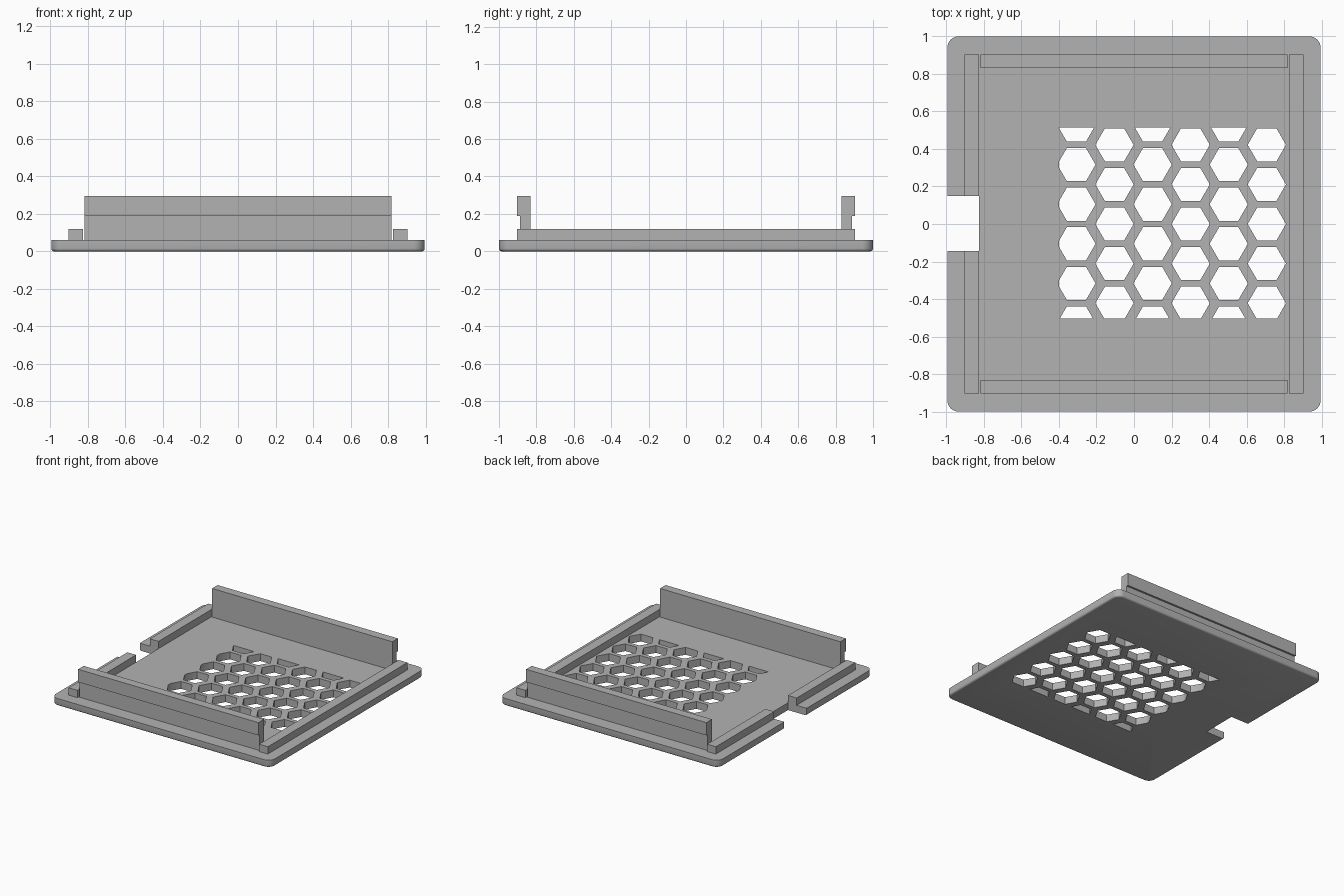
import bpy, bmesh, math
from mathutils import Vector

if "Cube" in bpy.data.objects:
    bpy.data.objects.remove(bpy.data.objects["Cube"], do_unlink=True)

GREY = bpy.data.materials.new("plain_grey")
GREY.use_nodes = True
colour = (0.45, 0.45, 0.45, 1)
GREY.diffuse_color = colour
GREY.node_tree.nodes["Principled BSDF"].inputs["Base Color"].default_value = colour


def finish(name, bm):
    bmesh.ops.recalc_face_normals(bm, faces=bm.faces)
    me = bpy.data.meshes.new(name)
    bm.to_mesh(me)
    bm.free()
    me.materials.append(GREY)
    ob = bpy.data.objects.new(name, me)
    bpy.context.collection.objects.link(ob)
    return ob


def add_box(bm, lo, hi):
    verts = bmesh.ops.create_cube(bm, size=1)["verts"]
    for v in verts:
        v.co = Vector([l + (h - l) * (c + 0.5) for l, h, c in zip(lo, hi, v.co)])
    return verts


def prism(name, profile, place, axis):
    """Extrude a closed profile along an axis vector."""
    bm = bmesh.new()
    face = bm.faces.new([bm.verts.new(place(*p)) for p in profile])
    ext = bmesh.ops.extrude_face_region(bm, geom=[face])["geom"]
    bmesh.ops.translate(bm, vec=axis, verts=[g for g in ext if isinstance(g, bmesh.types.BMVert)])
    return finish(name, bm)


# Base plate with rounded corners and a softened bottom edge
PLATE_X, PLATE_Y, PLATE_TOP = 0.995, 1.0, 0.06
bm = bmesh.new()
add_box(bm, (-PLATE_X, -PLATE_Y, 0), (PLATE_X, PLATE_Y, PLATE_TOP))
corners = [e for e in bm.edges if abs(e.verts[0].co.z - e.verts[1].co.z) > 0.01]
bmesh.ops.bevel(bm, geom=corners, offset=0.06, segments=8, profile=0.5, affect='EDGES')
bottom = [e for e in bm.edges if all(v.co.z < 0.001 for v in e.verts)]
bmesh.ops.bevel(bm, geom=bottom, offset=0.015, segments=3, profile=0.5, affect='EDGES')
plate = finish("base_plate", bm)

# Honeycomb cutter: hexagons trimmed to a rectangular window, plus the side notch
HEX_R, PITCH_X, PITCH_Y = 0.102, 0.203, 0.211
bm = bmesh.new()
for col in range(6):
    cx = -0.307 + col * PITCH_X
    rows = range(-2, 3) if col % 2 else [r + 0.5 for r in range(-3, 3)]
    for row in rows:
        bm.faces.new([bm.verts.new((cx + HEX_R * math.cos(k * math.pi / 3),
                                    row * PITCH_Y + HEX_R * math.sin(k * math.pi / 3), -0.1))
                      for k in range(6)])
for point, normal in (((-0.4, 0, 0), (-1, 0, 0)), ((0, 0.515, 0), (0, 1, 0)),
                      ((0, -0.505, 0), (0, -1, 0))):
    bmesh.ops.bisect_plane(bm, geom=bm.verts[:] + bm.edges[:] + bm.faces[:],
                           plane_co=point, plane_no=normal, clear_outer=True)
ext = bmesh.ops.extrude_face_region(bm, geom=bm.faces[:])["geom"]
bmesh.ops.translate(bm, vec=(0, 0, 0.3), verts=[g for g in ext if isinstance(g, bmesh.types.BMVert)])
NOTCH = (-0.143, 0.148)
add_box(bm, (-1.2, NOTCH[0], -0.1), (-0.825, NOTCH[1], 0.2))
cutter = finish("hole_cutter", bm)
cutter.hide_render = True

mod = plate.modifiers.new("holes", 'BOOLEAN')
mod.operation, mod.solver, mod.object = 'DIFFERENCE', 'EXACT', cutter
bpy.context.view_layer.objects.active = plate
bpy.ops.object.select_all(action='DESELECT')
plate.select_set(True)
bpy.ops.object.modifier_apply(modifier=mod.name)
bpy.data.objects.remove(cutter, do_unlink=True)
bpy.ops.object.shade_smooth_by_angle(angle=math.radians(35))

# Low side rims; the right one is split by the notch
RIM_IN, RIM_OUT, RIM_TOP = 0.825, 0.904, 0.12
for name, x0, x1, y0, y1 in (
        ("left_rim", RIM_IN, RIM_OUT, -RIM_OUT, RIM_OUT),
        ("right_rim_front", -RIM_OUT, -RIM_IN, -RIM_OUT, NOTCH[0]),
        ("right_rim_back", -RIM_OUT, -RIM_IN, NOTCH[1], RIM_OUT)):
    bm = bmesh.new()
    add_box(bm, (x0, y0, PLATE_TOP), (x1, y1, RIM_TOP))
    finish(name, bm)

# Tall clip walls with an overhanging outer lip
WALL_X = 0.818
profile = [(0.832, PLATE_TOP), (0.888, PLATE_TOP), (0.888, 0.19),
           (RIM_OUT, 0.19), (RIM_OUT, 0.295), (0.832, 0.295)]
for name, side in (("front_clip_wall", -1), ("back_clip_wall", 1)):
    prism(name, profile, lambda y, z: (-WALL_X, side * y, z), (2 * WALL_X, 0, 0))
